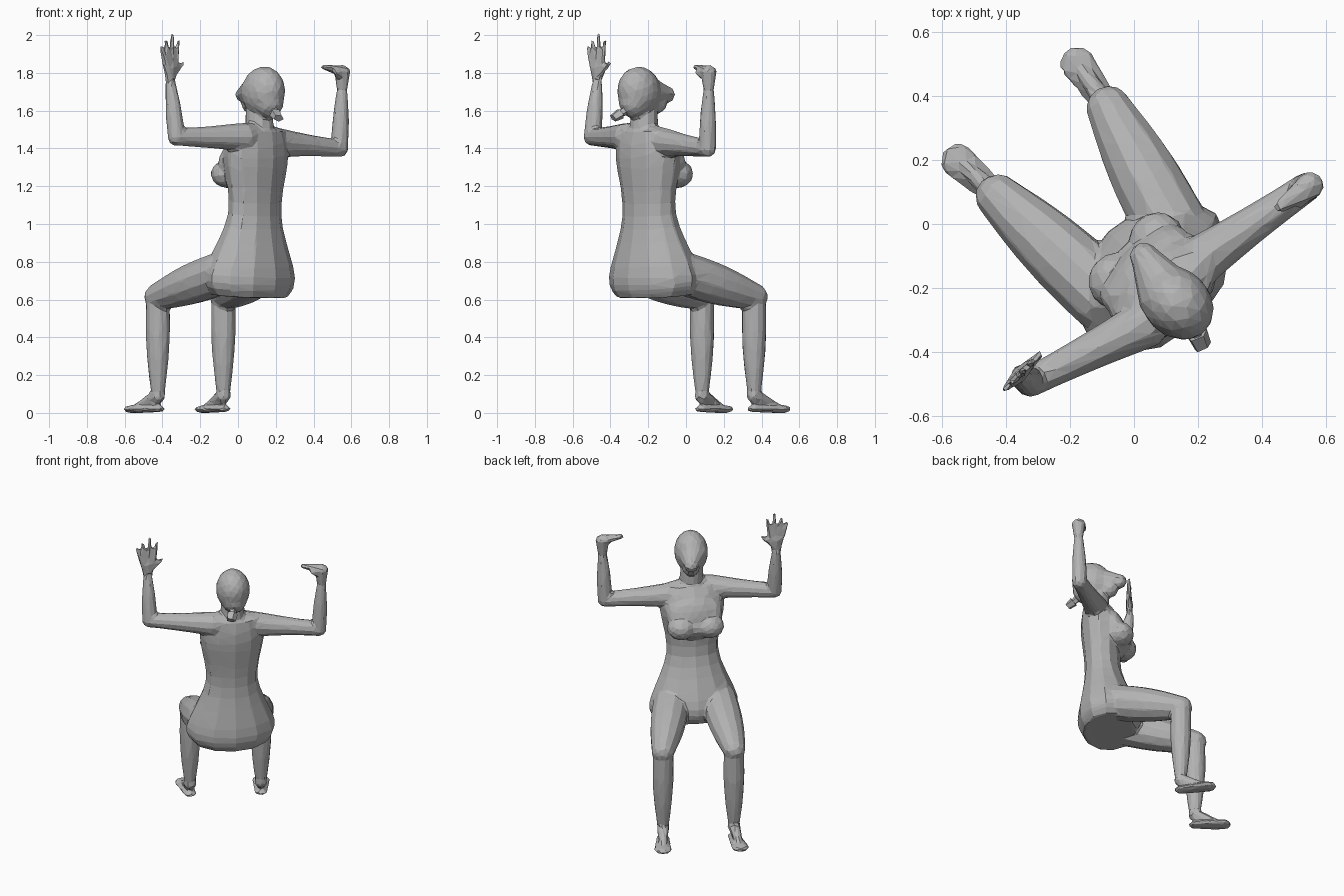
import bpy, bmesh, math
from mathutils import Vector, Matrix

cube = bpy.data.objects.get("Cube")
if cube:
    bpy.data.objects.remove(cube)

SIDEWAYS, FORWARD, UP = Vector((1, 0, 0)), Vector((0, 1, 0)), Vector((0, 0, 1))
TURN = Matrix.Rotation(math.radians(45), 4, 'Z')  # the sitter is modelled facing +y, then turned
MIDDLE = -0.075

grey = bpy.data.materials.new("plain_grey")
grey.use_nodes = True
grey.diffuse_color = (0.45, 0.45, 0.45, 1)
grey.node_tree.nodes["Principled BSDF"].inputs["Base Color"].default_value = grey.diffuse_color


def skin(bm, rings, thin_axis, sides=12):
    """Skin elliptical rings given as (centre, radius on thin axis, radius across)."""
    direction = (rings[-1][0] - rings[0][0]).normalized()
    thin = (thin_axis - direction * thin_axis.dot(direction)).normalized()
    across = direction.cross(thin)
    angles = [math.tau * k / sides for k in range(sides)]
    loops = [[bm.verts.new(centre + thin * depth * math.cos(a) + across * width * math.sin(a))
              for a in angles]
             for centre, depth, width in rings]
    for lower, upper in zip(loops, loops[1:]):
        for k in range(sides):
            following = (k + 1) % sides
            bm.faces.new((lower[k], lower[following], upper[following], upper[k]))
    bm.faces.new(loops[0][::-1])
    bm.faces.new(loops[-1])


def taper(bm, start, end, start_radius, end_radius, swell=0, flat=1, thin_axis=FORWARD):
    """Round-ended tapering limb, optionally swollen in the middle or flattened."""
    direction = (end - start).normalized()
    steps = 8
    profile = []
    for k in range(1, steps):
        a = math.pi / 2 * k / steps
        profile.append((start - direction * start_radius * math.cos(a), start_radius * math.sin(a)))
    for k in range(steps + 1):
        t = k / steps
        radius = start_radius + (end_radius - start_radius) * t + swell * math.sin(math.pi * t)
        profile.append((start.lerp(end, t), radius))
    for k in reversed(range(1, steps)):
        a = math.pi / 2 * k / steps
        profile.append((end + direction * end_radius * math.cos(a), end_radius * math.sin(a)))
    skin(bm, [(centre, radius * flat, radius) for centre, radius in profile], thin_axis)


def blob(bm, centre, size, tilt=0):
    """Ellipsoid leaning about the sideways axis."""
    placement = Matrix.Translation(centre) @ Matrix.Rotation(tilt, 4, 'X')
    bmesh.ops.create_icosphere(bm, subdivisions=3, radius=1,
                               matrix=placement @ Matrix.Diagonal((*size, 1)))


def smooth_sections(sections, steps=5):
    """Ease a curve through a few body sections."""
    points = [Vector(s) for s in sections]
    padded = [points[0], *points, points[-1]]
    for before, a, b, after in zip(padded, padded[1:], padded[2:], padded[3:]):
        for k in range(steps):
            t = k / steps
            leave, arrive = (b - before) / 2, (after - a) / 2
            yield (a + leave * t + (3 * (b - a) - 2 * leave - arrive) * t ** 2
                   + (2 * (a - b) + leave + arrive) * t ** 3)
    yield points[-1]


def finish(bm, name):
    bmesh.ops.transform(bm, matrix=TURN, verts=bm.verts)
    bmesh.ops.recalc_face_normals(bm, faces=bm.faces)
    mesh = bpy.data.meshes.new(name)
    bm.to_mesh(mesh)
    bm.free()
    mesh.materials.append(grey)
    thing = bpy.data.objects.new(name, mesh)
    bpy.context.collection.objects.link(thing)
    return thing


body = bmesh.new()

# Torso sections: forward position, height, half depth, half width
seat = (-0.16, 0.62, 0.165, 0.235)
hips = (-0.16, 0.73, 0.2, 0.28)
waist = (-0.2, 1.05, 0.115, 0.165)
ribs = (-0.21, 1.36, 0.13, 0.205)
shoulder_line = (-0.24, 1.5, 0.085, 0.17)
torso = []
for forward, height, depth, width in smooth_sections([seat, hips, waist, ribs, shoulder_line]):
    torso.append((Vector((MIDDLE, forward, height)), depth, width))
skin(body, torso, FORWARD)

# Neck and head, tipped back with the face raised
head = Vector((MIDDLE - 0.005, -0.27, 1.7))
nape = Vector((MIDDLE, -0.24, 1.47))
taper(body, nape, head + FORWARD * 0.04, 0.08, 0.065)
blob(body, head, (0.105, 0.125, 0.135), tilt=0.3)
blob(body, head - FORWARD * 0.04 - UP * 0.05, (0.08, 0.08, 0.09))
nose = head + Vector((0.03, 0.175, -0.015))
jaw = head + Vector((0.02, 0.11, -0.06))
taper(body, head + FORWARD * 0.05, nose, 0.095, 0.045)
taper(body, head, jaw, 0.08, 0.055)

# Chest: one sloping mass that ends in the bust
blob(body, Vector((MIDDLE, -0.13, 1.32)), (0.17, 0.085, 0.15), tilt=0.25)
for side in (-1, 1):
    breast = Vector((MIDDLE + side * 0.09, -0.085, 1.265))
    blob(body, breast, (0.09, 0.085, 0.075))
    blob(body, breast + Vector((0, -0.04, 0.07)), (0.085, 0.06, 0.11), tilt=0.35)
blob(body, Vector((MIDDLE, -0.1, 1.26)), (0.09, 0.075, 0.07))

# Legs and feet
for side, stance in ((-1, (-0.24, 0.36)), (1, (0.2, 0.31))):
    hip = Vector((MIDDLE + side * 0.15, -0.1, 0.74))
    ground = Vector((*stance, 0.02))
    knee = ground + UP * 0.595
    ankle = ground + UP * 0.07
    toes = ground + FORWARD * 0.17 + SIDEWAYS * (0.01 + side * 0.02)
    taper(body, hip, knee, 0.115, 0.072, swell=0.014)
    taper(body, knee, ankle, 0.064, 0.034, swell=0.014)
    taper(body, ground, toes, 0.04, 0.055, flat=0.4, thin_axis=UP)
    taper(body, ankle, toes, 0.04, 0.018)


def arm(shoulder, elbow, wrist):
    taper(body, nape, shoulder, 0.07, 0.075)
    taper(body, shoulder, elbow, 0.077, 0.047, swell=-0.004)
    taper(body, elbow, wrist, 0.047, 0.028, swell=0.006)


# Raised arm with the open hand
open_wrist = Vector((-0.585, -0.08, 1.74))
arm(Vector((-0.2, -0.245, 1.46)), Vector((-0.58, -0.12, 1.46)), open_wrist)
palm = open_wrist + UP * 0.08
taper(body, open_wrist, palm, 0.028, 0.047, flat=0.5)
for finger in range(4):
    spread = (finger - 2) * 0.16
    length = 0.16 - 0.03 * abs(finger - 2)
    root = palm + SIDEWAYS * (finger - 1.5) * 0.024 + UP * 0.02
    reach = SIDEWAYS * math.sin(spread) + UP * math.cos(spread)
    taper(body, root, root + reach * length, 0.017, 0.011)
taper(body, open_wrist + UP * 0.04, palm + SIDEWAYS * 0.09 + UP * 0.03, 0.022, 0.012)

# Raised arm with the bent hand
bent_wrist = Vector((0.475, -0.305, 1.71))
arm(Vector((0.08, -0.23, 1.43)), Vector((0.46, -0.3, 1.4)), bent_wrist)
knuckles = bent_wrist + UP * 0.09
taper(body, bent_wrist, knuckles, 0.028, 0.042)
fingertips = knuckles + Vector((-0.11, 0.02, 0.03))
taper(body, knuckles + UP * 0.01, fingertips, 0.044, 0.022, flat=0.65, thin_axis=UP)
taper(body, knuckles - UP * 0.03, knuckles - SIDEWAYS * 0.06 - FORWARD * 0.02, 0.024, 0.015)

figure = finish(body, "seated_figure")

# Fuse the parts, then reduce to flat facets
fuse = figure.modifiers.new("fuse", 'REMESH')
fuse.mode = 'VOXEL'
fuse.voxel_size = 0.01
soften = figure.modifiers.new("soften", 'SMOOTH')
soften.iterations = 4
facet = figure.modifiers.new("facet", 'DECIMATE')
facet.ratio = 0.035

# Gathered hair at the nape
hair = bmesh.new()
hair_tie = Vector((-0.105, -0.385, 1.585))
hair_end = hair_tie + Vector((-0.015, -0.04, -0.025))
skin(hair, [(head - FORWARD * 0.06 - UP * 0.08, 0.03, 0.03), (hair_tie, 0.02, 0.02)], SIDEWAYS, sides=5)
skin(hair, [(hair_tie, 0.035, 0.03), (hair_end, 0.03, 0.02)], SIDEWAYS, sides=5)
finish(hair, "hair_tail")
